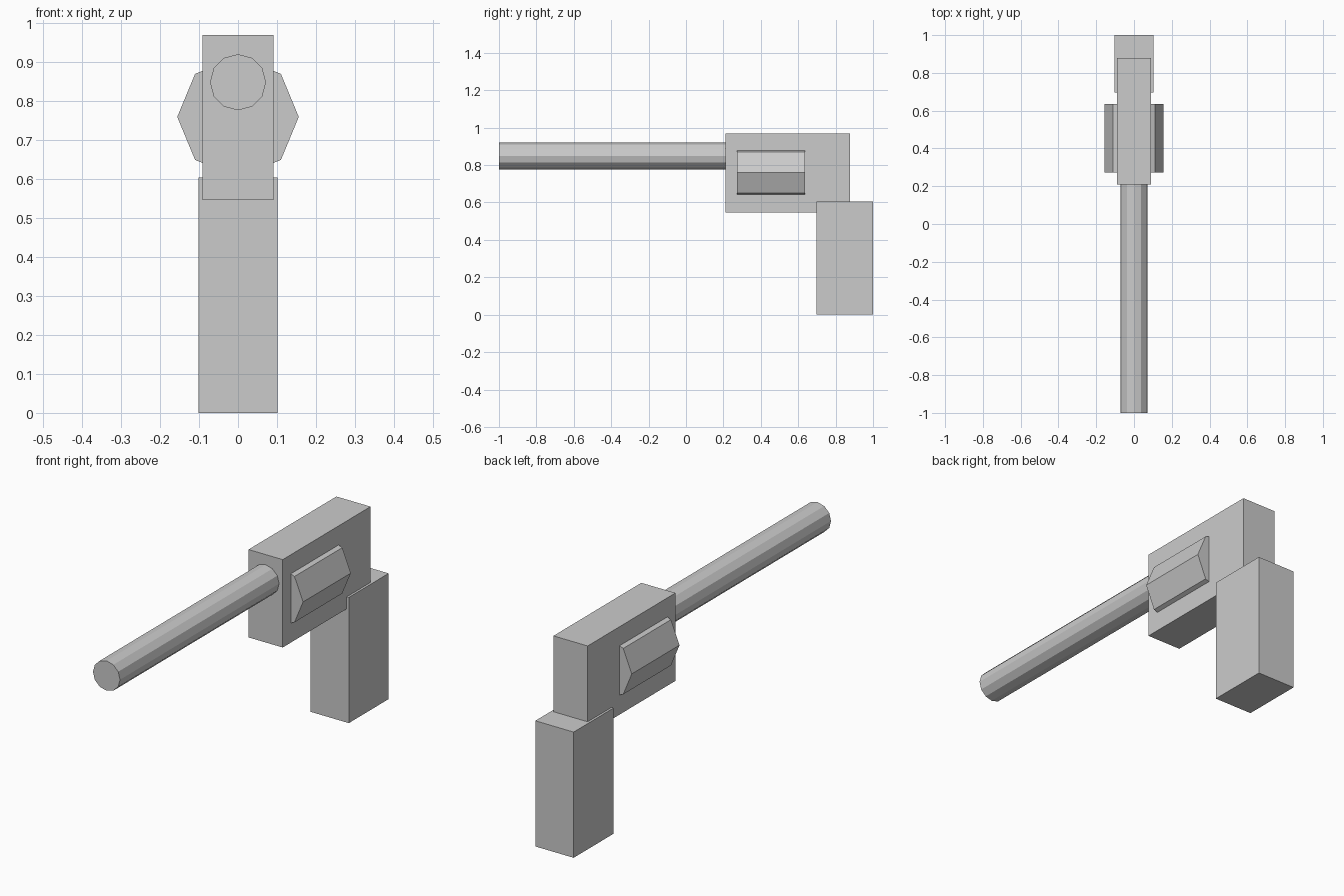
import bpy
import math

if "Cube" in bpy.data.objects:
    bpy.data.objects.remove(bpy.data.objects["Cube"])

# One flat grey for every part
grey = bpy.data.materials.new("plain_grey")
grey.diffuse_color = (0.6, 0.6, 0.6, 1.0)
grey.use_nodes = True
grey.node_tree.nodes["Principled BSDF"].inputs["Base Color"].default_value = grey.diffuse_color


def finish(name):
    obj = bpy.context.object
    obj.name = name
    obj.data.name = name
    obj.data.materials.append(grey)
    return obj


def box(name, half_width, y0, y1, z0, z1):
    bpy.ops.mesh.primitive_cube_add(size=1, location=(0, (y0 + y1) / 2, (z0 + z1) / 2))
    obj = finish(name)
    obj.scale = (2 * half_width, y1 - y0, z1 - z0)
    bpy.ops.object.transform_apply(location=False, rotation=False, scale=True)
    return obj


def rod(name, sides, radius, y0, y1, z):
    # Flat-sided cylinder lying along y, with corners on the x axis
    bpy.ops.mesh.primitive_cylinder_add(
        vertices=sides, radius=radius, depth=y1 - y0,
        location=(0, (y0 + y1) / 2, z), rotation=(math.pi / 2, 0, 0))
    return finish(name)


# Central block and rear handle
box("frame", 0.091, 0.21, 0.878, 0.547, 0.97)
box("grip", 0.102, 0.697, 1.0, 0.0, 0.605)

# Long twelve-sided tube, ending just inside the frame
rod("barrel", 12, 0.072, -1.0, 0.22, 0.849)

# Eight-sided drum showing on both sides of the frame
rod("drum", 8, 0.156, 0.272, 0.635, 0.76)
